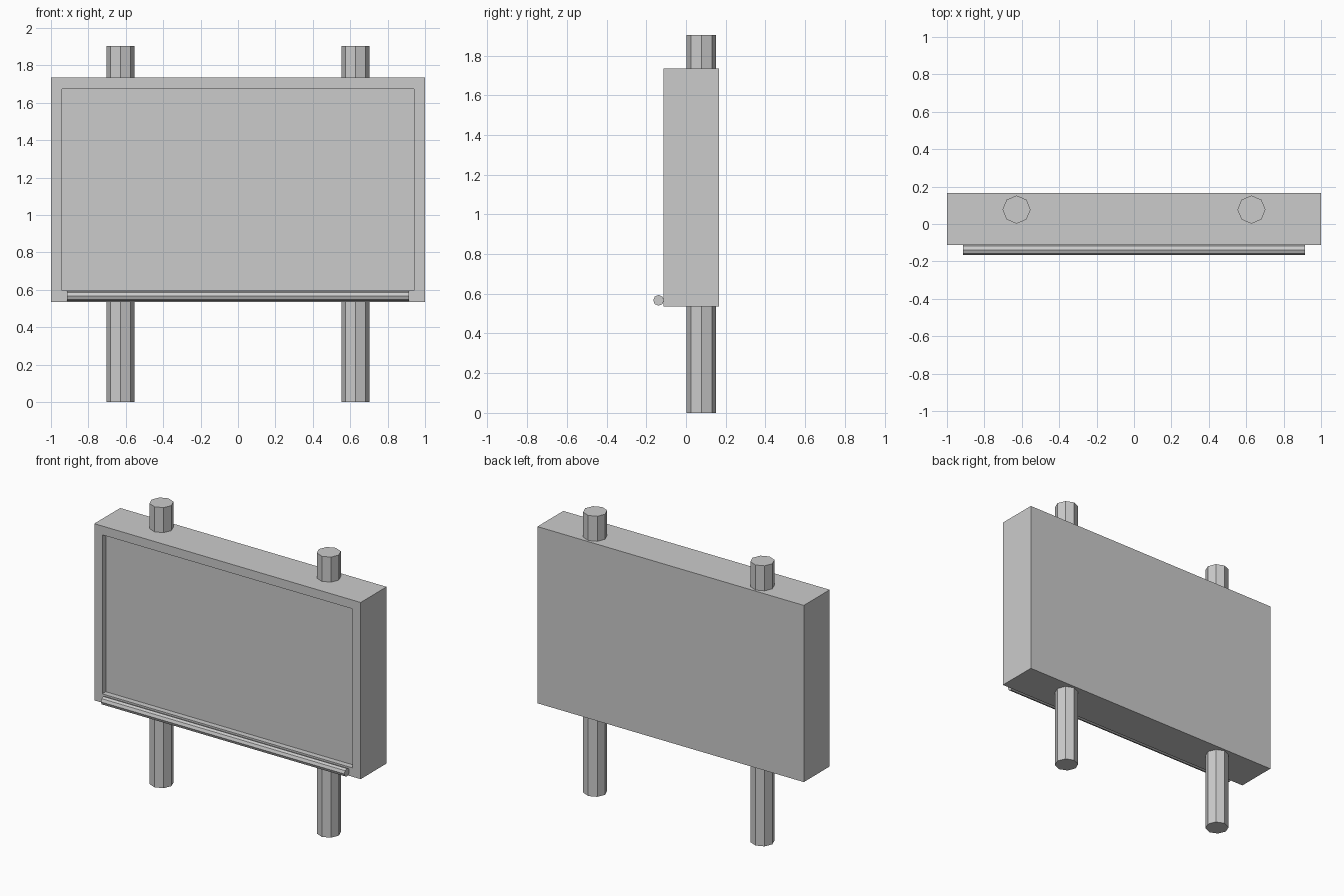
import bpy, bmesh, math
from mathutils import Vector

if "Cube" in bpy.data.objects:
    bpy.data.objects.remove(bpy.data.objects["Cube"])


def rod(name, loc, radius, length, rot=(0, 0, 0)):
    """Eight-sided flat-shaded cylinder."""
    bpy.ops.mesh.primitive_cylinder_add(vertices=8, radius=radius, depth=length,
                                        location=loc, rotation=rot)
    bpy.context.object.name = name


# Board: box whose front face is inset and pushed back to leave a frame
X, Y0, Y1, Z0, Z1 = 1.0, -0.113, 0.165, 0.535, 1.734
FRAME, RECESS = 0.06, 0.038
bm = bmesh.new()
bmesh.ops.create_cube(bm, size=1)
bmesh.ops.scale(bm, verts=bm.verts, vec=(2 * X, Y1 - Y0, Z1 - Z0))
bmesh.ops.translate(bm, verts=bm.verts, vec=(0, (Y0 + Y1) / 2, (Z0 + Z1) / 2))
bm.normal_update()
front = min(bm.faces, key=lambda f: f.calc_center_median().y)
# Frame border, then the recess walls
bmesh.ops.inset_region(bm, faces=[front], thickness=FRAME, use_even_offset=True)
ext = bmesh.ops.extrude_discrete_faces(bm, faces=[front])
panel = ext["faces"][0]
bmesh.ops.translate(bm, verts=panel.verts, vec=Vector((0, RECESS, 0)))
bmesh.ops.recalc_face_normals(bm, faces=bm.faces)
mesh = bpy.data.meshes.new("board")
bm.to_mesh(mesh)
bm.free()
bpy.context.collection.objects.link(bpy.data.objects.new("board", mesh))

# Posts running up through the board
for side, x in (("left", -0.628), ("right", 0.628)):
    rod(side + "_post", (x, 0.077, 0.952), 0.075, 1.904)

# Ledge rail along the lower front edge
rod("ledge_rail", (0, -0.138, 0.567), 0.027, 1.828, (0, math.pi / 2, 0))
